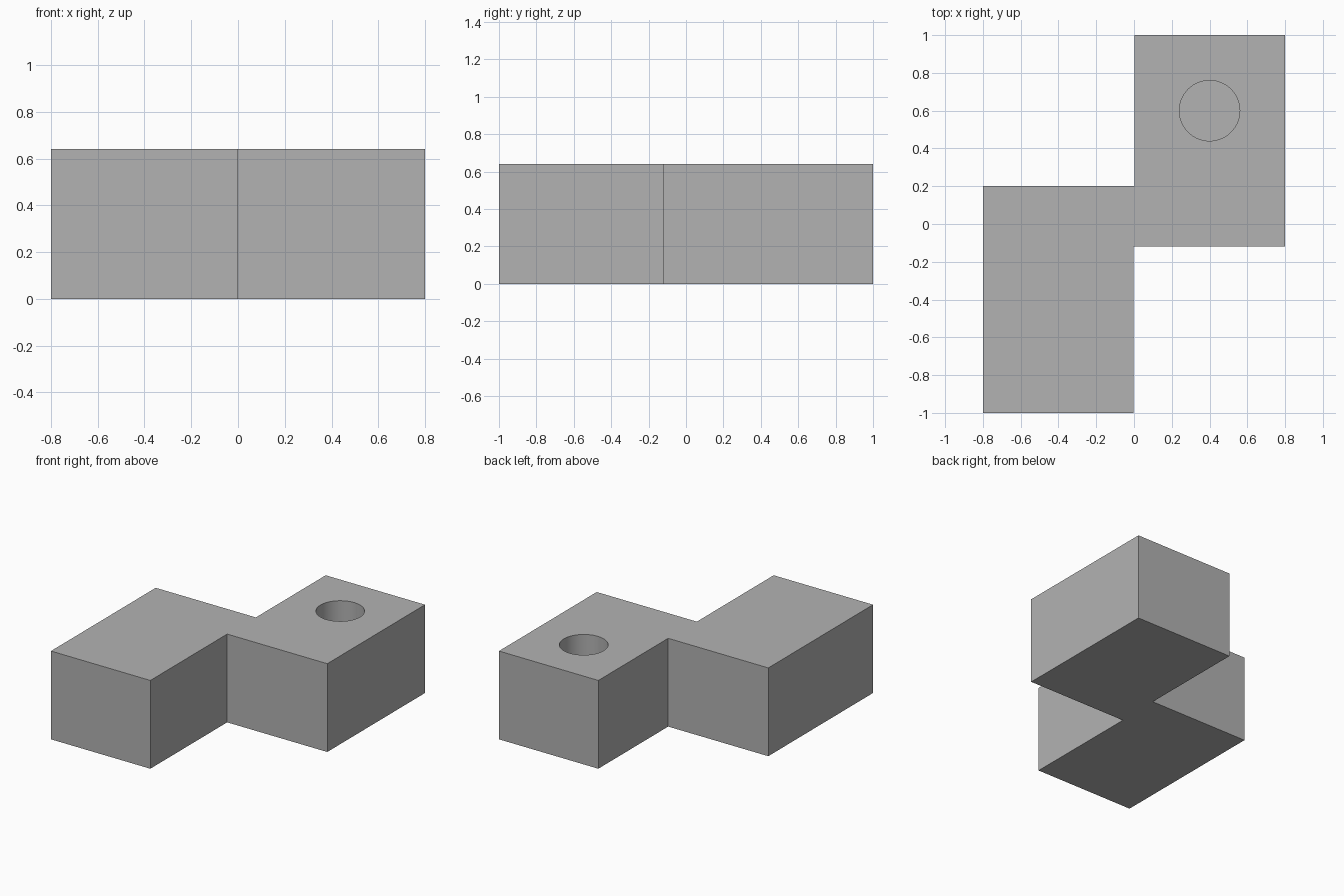
import bpy, bmesh

cube = bpy.data.objects.get("Cube")
if cube:
    bpy.data.objects.remove(cube, do_unlink=True)

HEIGHT = 0.64
HOLE_DEPTH = 0.4

grey = bpy.data.materials.new("plain_grey")
grey.use_nodes = True
colour = (0.448, 0.448, 0.448, 1)
grey.diffuse_color = colour
grey.node_tree.nodes["Principled BSDF"].inputs["Base Color"].default_value = colour

# Stepped block: an S-shaped outline extruded upwards
outline = [(-0.8, -1), (-0.003, -1), (-0.003, -0.12), (0.8, -0.12),
           (0.8, 1), (0.003, 1), (0.003, 0.2), (-0.8, 0.2)]
bm = bmesh.new()
base = bm.faces.new([bm.verts.new((x, y, 0)) for x, y in outline])
top = bmesh.ops.extrude_face_region(bm, geom=[base])["geom"]
bmesh.ops.translate(bm, vec=(0, 0, HEIGHT),
                    verts=[v for v in top if isinstance(v, bmesh.types.BMVert)])
bmesh.ops.recalc_face_normals(bm, faces=bm.faces)
mesh = bpy.data.meshes.new("stepped_block")
bm.to_mesh(mesh)
bm.free()
mesh.materials.append(grey)
block = bpy.data.objects.new("stepped_block", mesh)
bpy.context.collection.objects.link(block)

# Blind round hole in the back arm
bpy.ops.mesh.primitive_cylinder_add(vertices=64, radius=0.16, depth=2 * HOLE_DEPTH,
                                    location=(0.4, 0.6, HEIGHT))
cutter = bpy.context.object
cutter.name = "hole_cutter"
cutter.hide_render = True
cutter.data.materials.append(grey)
cut = block.modifiers.new("round_hole", 'BOOLEAN')
cut.operation = 'DIFFERENCE'
cut.solver = 'EXACT'
cut.object = cutter

bpy.ops.object.select_all(action='DESELECT')
block.select_set(True)
bpy.context.view_layer.objects.active = block
bpy.ops.object.modifier_apply(modifier=cut.name)
bpy.data.objects.remove(cutter, do_unlink=True)
bpy.ops.object.shade_smooth_by_angle()
